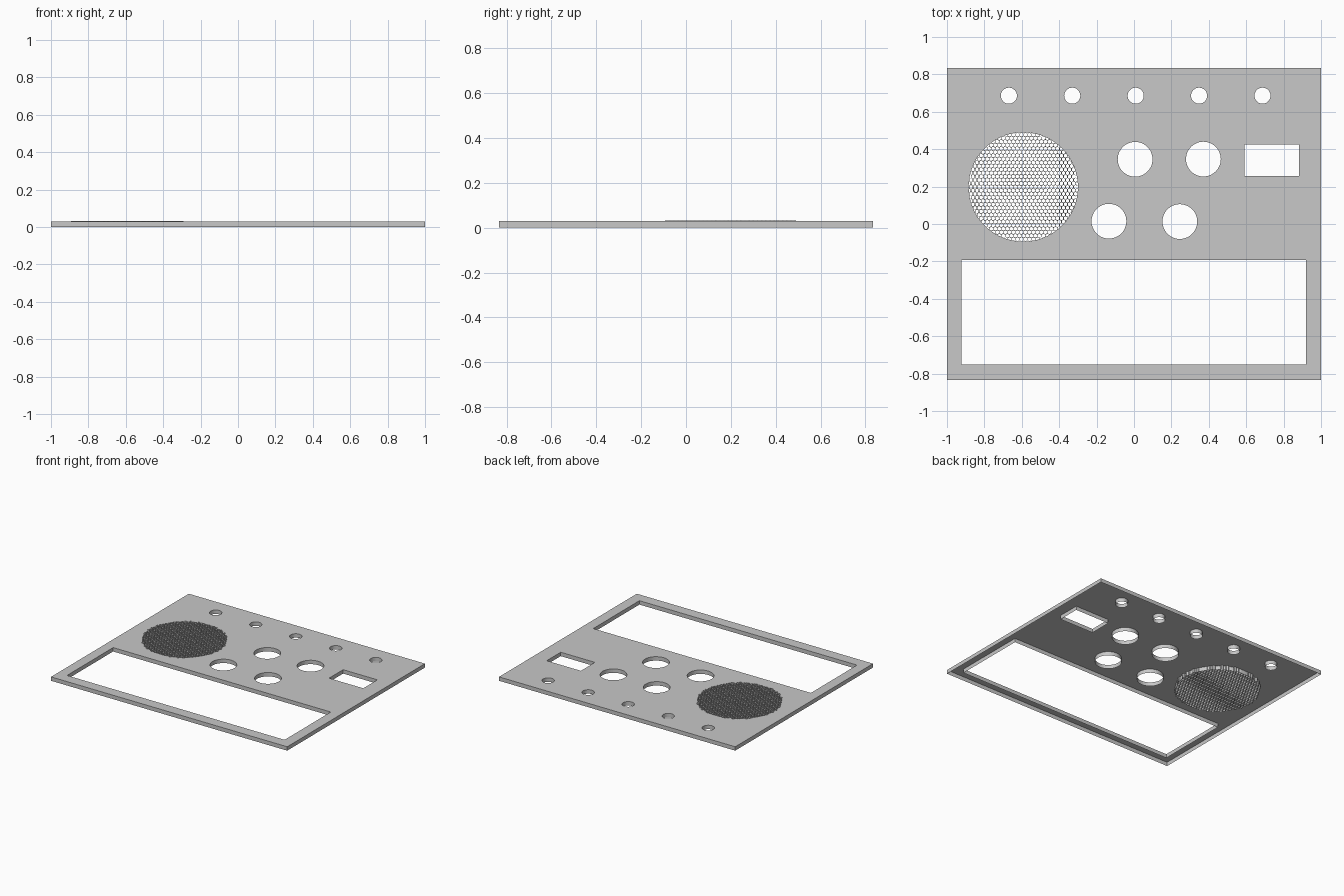
import bpy, bmesh
from math import cos, sin, pi, sqrt, hypot

if "Cube" in bpy.data.objects:
    bpy.data.objects.remove(bpy.data.objects["Cube"], do_unlink=True)

THICK = 0.03
GRILLE = (-0.592, 0.198)

grey = bpy.data.materials.new("panel grey")
grey.use_nodes = True
colour = (0.58, 0.58, 0.58, 1)
grey.diffuse_color = colour
grey.node_tree.nodes["Principled BSDF"].inputs["Base Color"].default_value = colour


def finish(bm, name):
    mesh = bpy.data.meshes.new(name)
    bm.to_mesh(mesh)
    bm.free()
    obj = bpy.data.objects.new(name, mesh)
    bpy.context.collection.objects.link(obj)
    mesh.materials.append(grey)
    return obj


def loop(bm, points):
    verts = [bm.verts.new((x, y, 0)) for x, y in points]
    return [bm.edges.new((v, verts[i - 1])) for i, v in enumerate(verts)]


def rect(x0, x1, y0, y1):
    return [(x0, y0), (x1, y0), (x1, y1), (x0, y1)]


def circle(x, y, r, n=48):
    return [(x + r * cos(2 * pi * i / n), y + r * sin(2 * pi * i / n)) for i in range(n)]


# Panel outline with all its openings, filled and extruded
outlines = [
    rect(-1, 1, -0.833, 0.833),
    rect(-0.923, 0.92, -0.75, -0.192),       # display window
    rect(0.592, 0.882, 0.256, 0.426),        # switch opening
    circle(*GRILLE, 0.292, 96),              # speaker opening
]
outlines += [circle(0.009 + 0.339 * i, 0.686, 0.043, 32) for i in range(-2, 3)]
outlines += [circle(x, y, 0.093) for x, y in
             [(0.006, 0.346), (0.371, 0.347), (-0.134, 0.015), (0.245, 0.013)]]
bm = bmesh.new()
edges = [e for pts in outlines for e in loop(bm, pts)]
bmesh.ops.triangle_fill(bm, edges=edges, use_beauty=True, use_dissolve=False)
top = bmesh.ops.extrude_face_region(bm, geom=bm.faces[:])["geom"]
bmesh.ops.translate(bm, vec=(0, 0, THICK),
                    verts=[g for g in top if isinstance(g, bmesh.types.BMVert)])
bmesh.ops.recalc_face_normals(bm, faces=bm.faces[:])
# The panel is a hollow shell: top and walls, open underneath
under = [f for f in bm.faces if f.calc_center_median().z < THICK * 0.1]
bmesh.ops.delete(bm, geom=under, context="FACES_ONLY")
finish(bm, "front_panel")

# Speaker grille: deep honeycomb filling the opening, its ragged rim over the panel
PITCH, RADIUS, WALL = 0.0215, 0.295, 0.0018
cell = PITCH / sqrt(3)
bm = bmesh.new()
for row in range(-17, 18):
    for col in range(-16, 17):
        x, y = (col + 0.5 * (row % 2)) * PITCH, row * cell * 1.5
        if hypot(x, y) < RADIUS:
            bm.faces.new([bm.verts.new((x + cell * sin(k * pi / 3),
                                        y - cell * cos(k * pi / 3), 0)) for k in range(6)])
bmesh.ops.remove_doubles(bm, verts=bm.verts[:], dist=0.001)
holes = bm.faces[:]
bmesh.ops.inset_individual(bm, faces=holes, thickness=WALL)
bmesh.ops.delete(bm, geom=holes, context="FACES")
grille = finish(bm, "speaker_grille")
grille.location = (*GRILLE, 0)
solid = grille.modifiers.new("thickness", "SOLIDIFY")
solid.thickness = THICK + 0.003
solid.offset = 1
